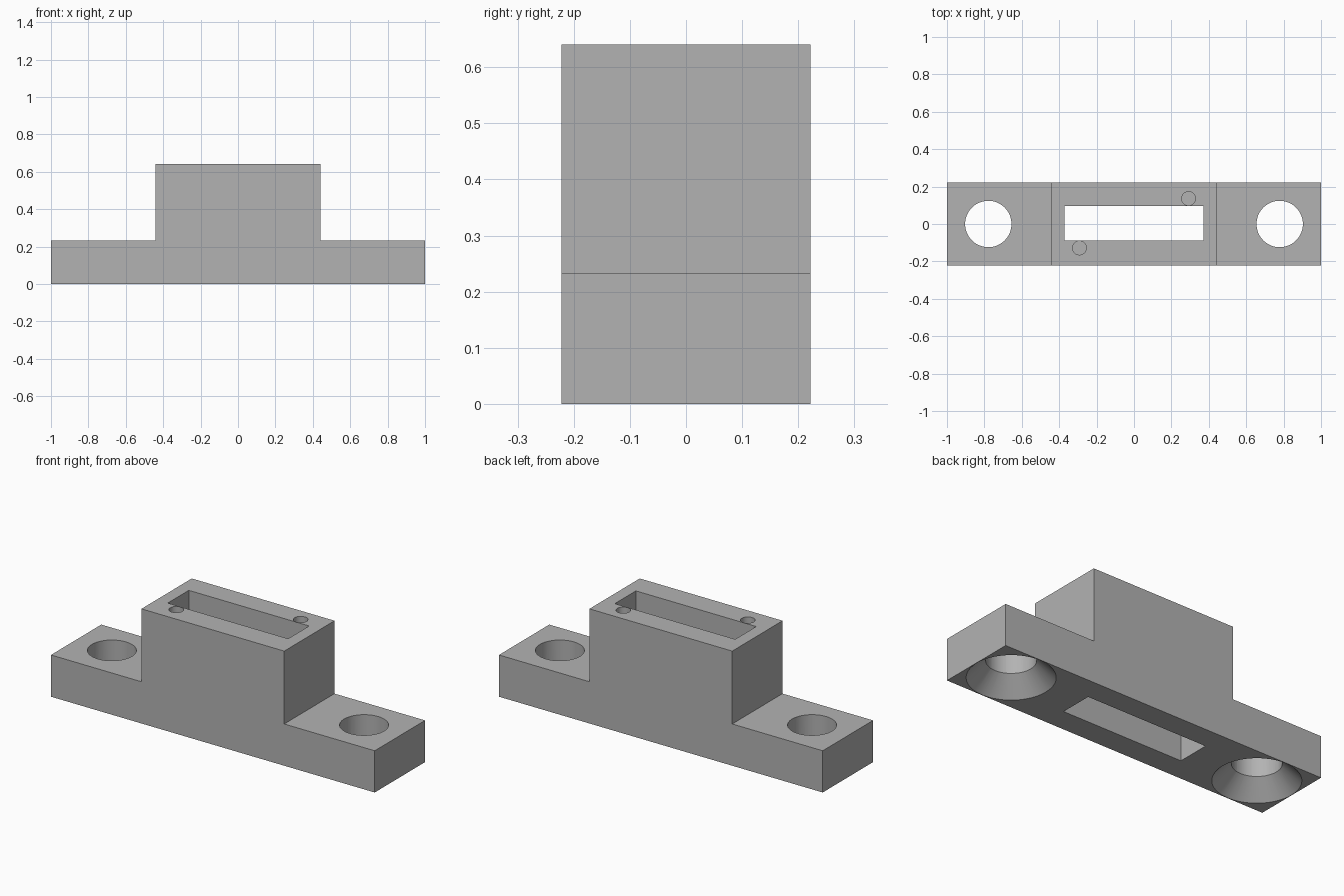
import bpy, bmesh
from math import radians

cube = bpy.data.objects.get("Cube")
if cube:
    bpy.data.objects.remove(cube, do_unlink=True)

LENGTH, DEPTH = 2.0, 0.444
FLANGE_Z, TOP_Z, BLOCK_X = 0.233, 0.64, 0.441

grey = bpy.data.materials.new("plain_grey")
grey.use_nodes = True
color = (0.45, 0.45, 0.45, 1)
grey.diffuse_color = color
grey.node_tree.nodes["Principled BSDF"].inputs["Base Color"].default_value = color

# Stepped body: front profile extruded through the depth
half = LENGTH / 2
profile = [(-half, 0), (half, 0), (half, FLANGE_Z), (BLOCK_X, FLANGE_Z),
           (BLOCK_X, TOP_Z), (-BLOCK_X, TOP_Z), (-BLOCK_X, FLANGE_Z), (-half, FLANGE_Z)]
bm = bmesh.new()
face = bm.faces.new([bm.verts.new((x, -DEPTH / 2, z)) for x, z in profile])
ext = bmesh.ops.extrude_face_region(bm, geom=[face])
bmesh.ops.translate(bm, vec=(0, DEPTH, 0),
                    verts=[v for v in ext["geom"] if isinstance(v, bmesh.types.BMVert)])
bmesh.ops.recalc_face_normals(bm, faces=bm.faces)
mesh = bpy.data.meshes.new("mounting_bracket")
bm.to_mesh(mesh)
bm.free()
mesh.materials.append(grey)
body = bpy.data.objects.new("mounting_bracket", mesh)
bpy.context.collection.objects.link(body)


def cut(cutter):
    """Subtract the cutter from the body, then remove it."""
    cutter.hide_render = True
    cutter.data.materials.append(grey)
    mod = body.modifiers.new("cut", 'BOOLEAN')
    mod.operation, mod.solver, mod.object = 'DIFFERENCE', 'EXACT', cutter
    bpy.ops.object.select_all(action='DESELECT')
    bpy.context.view_layer.objects.active = body
    body.select_set(True)
    bpy.ops.object.modifier_apply(modifier=mod.name)
    bpy.data.objects.remove(cutter, do_unlink=True)


def cut_round(x, y, z0, z1, r0, r1, sides=64):
    bpy.ops.mesh.primitive_cone_add(vertices=sides, radius1=r0, radius2=r1,
                                    depth=z1 - z0, location=(x, y, (z0 + z1) / 2))
    cut(bpy.context.object)


# Rectangular slot straight through the raised block
bpy.ops.mesh.primitive_cube_add(size=1, location=(0, 0.004, TOP_Z / 2))
slot = bpy.context.object
slot.scale = (0.744, 0.186, TOP_Z + 0.2)
cut(slot)

for side in (-1, 1):
    # Screw hole with a 45 degree countersink underneath
    cut_round(side * 0.779, 0, -0.1, 0.4, 0.124, 0.124)
    cut_round(side * 0.779, 0, -0.01, 0.195, 0.229, 0.024)
    # Small blind pin hole beside the slot
    cut_round(side * 0.292, 0.004 + side * 0.132, 0.34, TOP_Z + 0.1, 0.037, 0.037, 32)

bpy.context.view_layer.objects.active = body
body.select_set(True)
bpy.ops.object.shade_smooth_by_angle(angle=radians(30))
